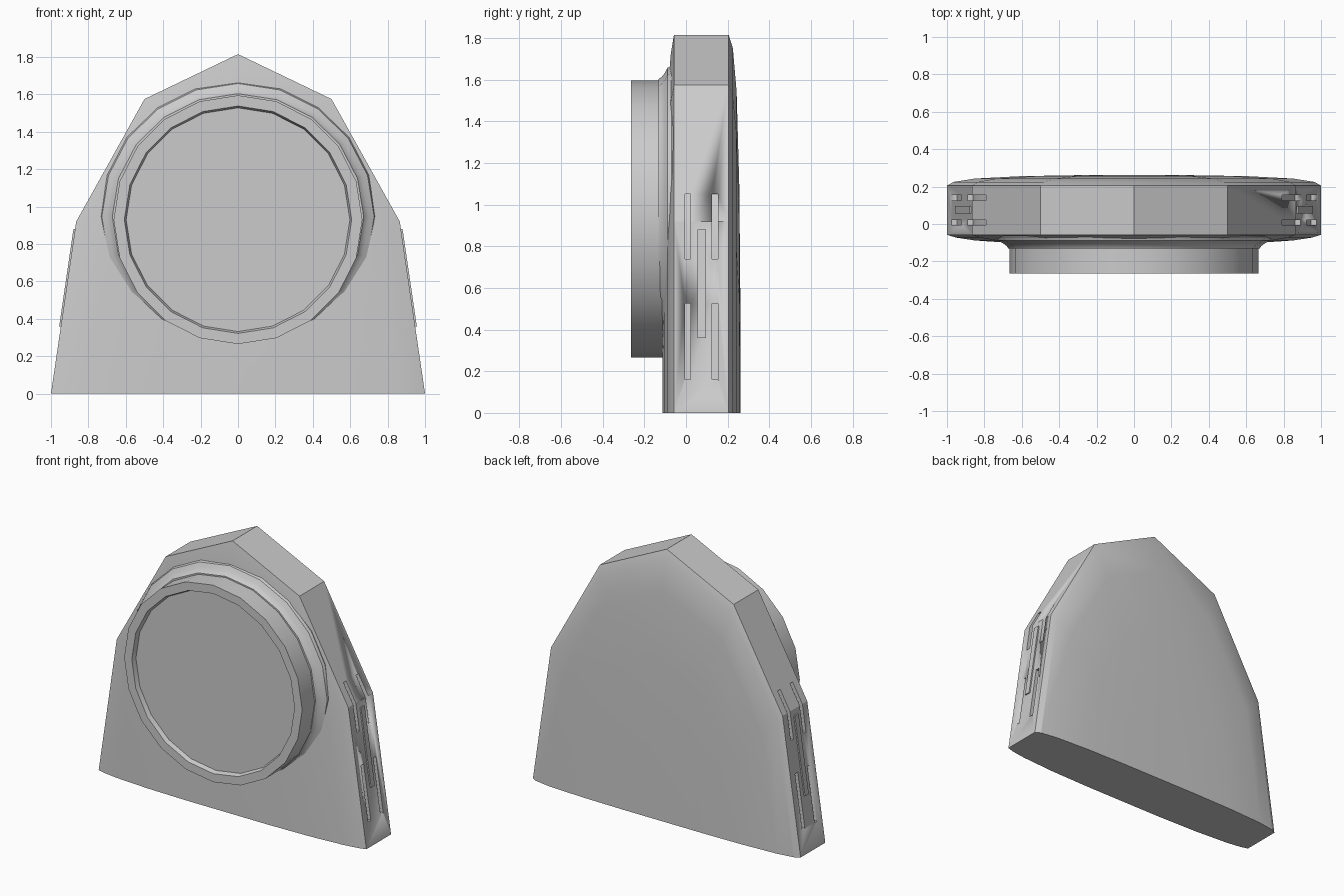
import bpy, bmesh, math

cube = bpy.data.objects.get("Cube")
if cube:
    bpy.data.objects.remove(cube)

grey = bpy.data.materials.new("plain grey")
grey.use_nodes = True
grey.diffuse_color = (0.6, 0.6, 0.6, 1)
grey.node_tree.nodes["Principled BSDF"].inputs["Base Color"].default_value = (0.6, 0.6, 0.6, 1)


def finish(name, bm, angle=30):
    bmesh.ops.recalc_face_normals(bm, faces=bm.faces)
    mesh = bpy.data.meshes.new(name)
    bm.to_mesh(mesh)
    bm.free()
    mesh.materials.append(grey)
    obj = bpy.data.objects.new(name, mesh)
    bpy.context.collection.objects.link(obj)
    bpy.ops.object.select_all(action='DESELECT')
    obj.select_set(True)
    bpy.context.view_layer.objects.active = obj
    bpy.ops.object.shade_smooth_by_angle(angle=math.radians(angle))
    return obj


def bridge(bm, a, b, closed=True):
    n = len(a)
    for i in range(n if closed else n - 1):
        j = (i + 1) % n
        bm.faces.new((a[i], a[j], b[j], b[i]))


def prism(bm, points, y0, y1):
    """Extrude an x-z outline along y."""
    a, b = [[bm.verts.new((x, y, z)) for x, z in points] for y in (y0, y1)]
    bridge(bm, a, b)
    bm.faces.new(a)
    bm.faces.new(b)


def turned(name, profile, cz, squash=1.0, sides=20):
    """Revolve (radius, y) points around a front-to-back axis, capping both ends."""
    bm = bmesh.new()
    rings = []
    for r, y in profile:
        angles = [2 * math.pi * i / sides for i in range(sides)]
        rings.append([bm.verts.new((r * math.cos(a), y, cz + squash * r * math.sin(a)))
                      for a in angles])
    for a, b in zip(rings, rings[1:]):
        bridge(bm, a, b)
    bm.faces.new(rings[0])
    bm.faces.new(rings[-1])
    return finish(name, bm)


# Body: gabled outline with domed front and back, flat base
half = [(1, 0), (0.865, 0.92), (0.5, 1.575)]
outline = half + [(0, 1.815)] + [(-x, z) for x, z in reversed(half)]
layers = [(0.3, -0.112), (0.6, -0.105), (0.85, -0.088), (0.95, -0.073), (1, -0.058),
          (1, 0.205), (0.965, 0.225), (0.85, 0.243), (0.6, 0.256), (0.3, 0.261)]
bm = bmesh.new()
rows = [[bm.verts.new((x * s, y, z * s)) for x, z in outline] for s, y in layers]
for a, b in zip(rows, rows[1:]):
    bridge(bm, a, b, closed=False)
bm.faces.new(rows[0])
bm.faces.new(rows[-1])
bm.faces.new([r[0] for r in rows] + [r[-1] for r in reversed(rows)])
body = finish("body", bm, 20)


# Side slots, the upper pair bending over the shoulder
def wall_x(z):
    (x0, z0), (x1, z1) = half[:2] if z < half[1][1] else half[1:]
    return x0 + (x1 - x0) * (z - z0) / (z1 - z0)


def strip(heights, inner, outer):
    return ([(wall_x(z) + outer, z) for z in heights]
            + [(wall_x(z) - inner, z) for z in reversed(heights)])


bm = bmesh.new()
for side in (1, -1):
    for y in (0.008, 0.14):
        for heights in ((0.16, 0.525), (0.74, 0.92, 1.05)):
            prism(bm, [(side * x, z) for x, z in strip(heights, 0.03, 0.05)],
                  y - 0.014, y + 0.014)
cutter = finish("slot_cutter", bm)
cutter.hide_render = True
cutter.hide_viewport = True
cut = body.modifiers.new("side_slots", 'BOOLEAN')
cut.operation = 'DIFFERENCE'
cut.solver = 'EXACT'
cut.object = cutter

# Thin raised bar between the slots on each side
for side, name in ((1, "left_side_bar"), (-1, "right_side_bar")):
    bm = bmesh.new()
    prism(bm, [(side * x, z) for x, z in strip((0.36, 0.88), 0.02, 0.009)], 0.055, 0.095)
    finish(name, bm)

# Flared collar and the round drum with a shallow recessed face
turned("collar", [(0.725, -0.03), (0.735, -0.07), (0.728, -0.088), (0.70, -0.103),
                  (0.68, -0.118), (0.672, -0.132), (0.64, -0.132)], 0.947, 0.977)
turned("drum", [(0.665, -0.10), (0.665, -0.265), (0.608, -0.265),
                (0.598, -0.235), (0.595, -0.235)], 0.93)
